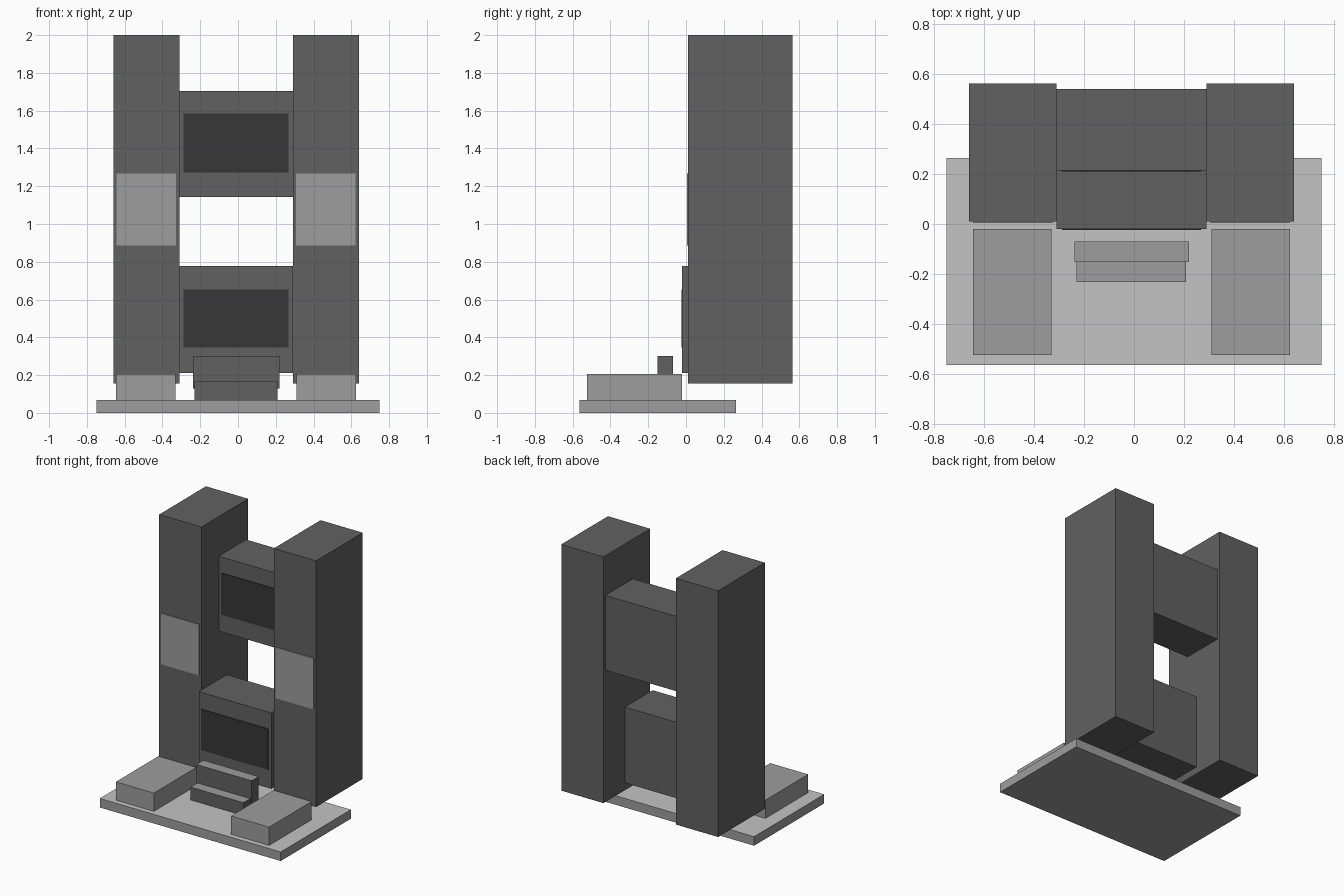
import bpy, bmesh

if "Cube" in bpy.data.objects:
    bpy.data.objects.remove(bpy.data.objects["Cube"])


def material(name, v):
    m = bpy.data.materials.new(name)
    m.diffuse_color = (v, v, v, 1)
    m.use_nodes = True
    m.node_tree.nodes["Principled BSDF"].inputs["Base Color"].default_value = m.diffuse_color
    return m


dark = material("dark grey", 0.12)
mid = material("mid grey", 0.34)
pale = material("pale grey", 0.55)
black = material("charcoal", 0.038)


def box(name, x, y, z, side, top=None):
    """Box from (min, max) ranges; optional second colour on the top face."""
    bm = bmesh.new()
    bmesh.ops.create_cube(bm, size=1)
    for v in bm.verts:
        for i, (lo, hi) in enumerate((x, y, z)):
            v.co[i] = hi if v.co[i] > 0 else lo
    bm.normal_update()
    me = bpy.data.meshes.new(name)
    me.materials.append(side)
    if top:
        me.materials.append(top)
        for f in bm.faces:
            f.material_index = 1 if f.normal.z > 0.5 else 0
    bm.to_mesh(me)
    bm.free()
    ob = bpy.data.objects.new(name, me)
    bpy.context.collection.objects.link(ob)
    return ob


# Base slab
box("base_slab", (-0.75, 0.75), (-0.565, 0.265), (0, 0.068), mid, pale)

# Paired towers with their light bands and the plinths in front
C = -0.01  # centre line of the upper structure
for name, s in (("left", -1), ("right", 1)):
    def span(a, b):
        return tuple(sorted((C + s * a, C + s * b)))
    box(name + "_tower", span(0.30, 0.65), (0.01, 0.563), (0.155, 2.0), dark)
    box(name + "_band", span(0.317, 0.633), (0.004, 0.0105), (0.885, 1.267), mid)
    box(name + "_plinth", span(0.32, 0.635), (-0.525, -0.02), (0.067, 0.205), mid)

# Bridges between the towers, each with a dark front panel
for name, y0, y1, z0, z1, p0, p1 in (
        ("lower", -0.02, 0.31, 0.21, 0.778, 0.347, 0.653),
        ("upper", 0.215, 0.54, 1.142, 1.703, 1.273, 1.585)):
    box(name + "_bridge", (-0.31, 0.29), (y0, y1), (z0, z1), dark)
    box(name + "_panel", (-0.288, 0.268), (y0 - 0.005, y0 + 0.001), (p0, p1), black)

# Entrance steps
box("lower_step", (-0.23, 0.208), (-0.232, -0.15), (0.067, 0.165), dark, mid)
box("upper_step", (-0.238, 0.22), (-0.152, -0.07), (0.13, 0.302), dark, mid)
